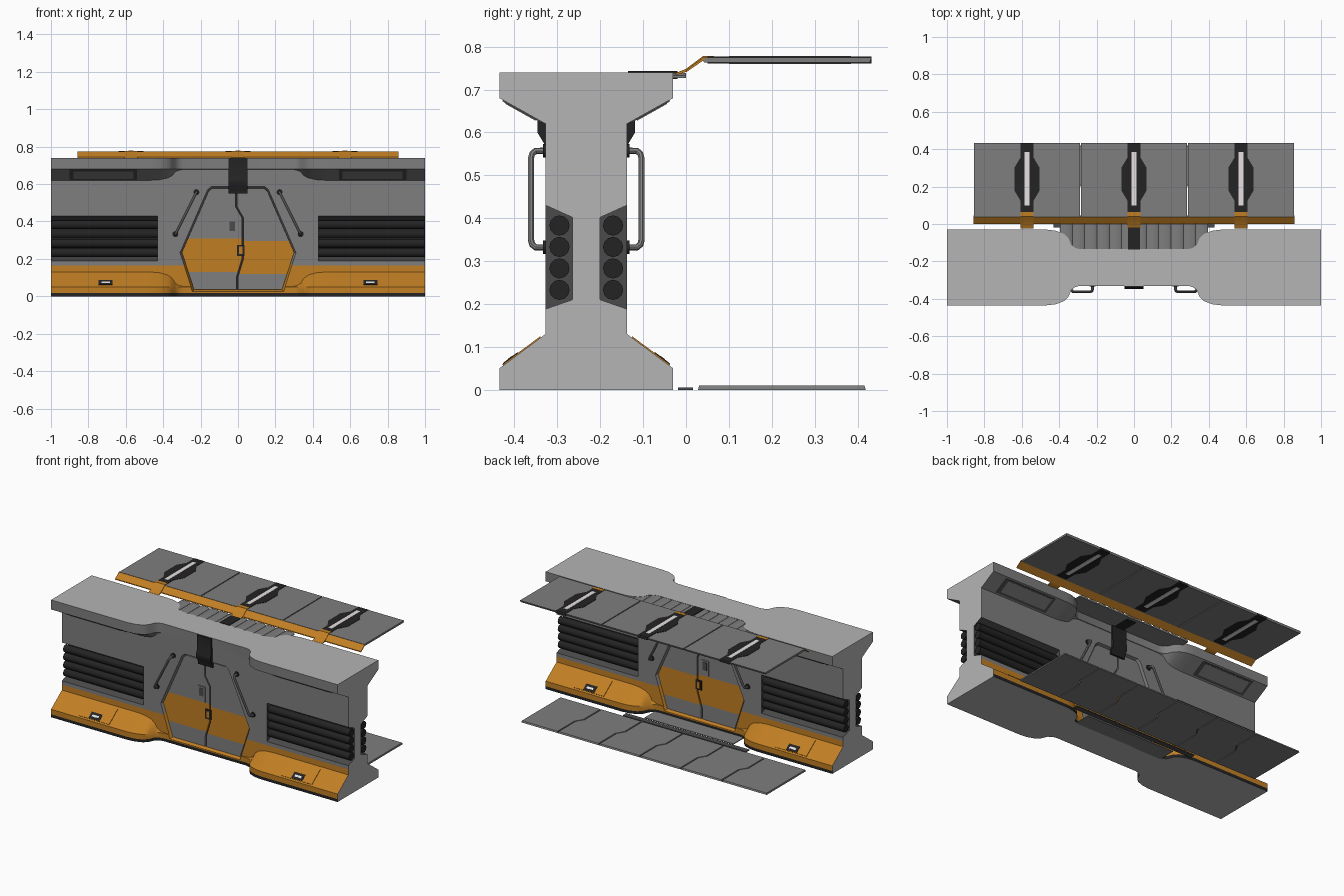
import bpy, bmesh, math
from mathutils import Vector

if "Cube" in bpy.data.objects:
    bpy.data.objects.remove(bpy.data.objects["Cube"])

def material(name, r, g, b):
    m = bpy.data.materials.new(name)
    m.diffuse_color = (r, g, b, 1)
    m.use_nodes = True
    m.node_tree.nodes["Principled BSDF"].inputs["Base Color"].default_value = m.diffuse_color
    return m

GREY = material("mid grey", .21, .21, .21)
LIGHT = material("light grey", .46, .46, .46)
ORANGE = material("orange", .53, .21, .017)
BLACK = material("black", .017, .017, .017)
DARK = material("dark grey", .07, .07, .07)
WHITE = material("lamp white", .8, .76, .76)
CY = -.2325          # centre plane of the wall
XH = .858            # half length of the floor and ceiling panels

def finish(name, bm, mats):
    bmesh.ops.recalc_face_normals(bm, faces=bm.faces)
    me = bpy.data.meshes.new(name)
    bm.to_mesh(me)
    bm.free()
    for m in mats:
        me.materials.append(m)
    ob = bpy.data.objects.new(name, me)
    bpy.context.collection.objects.link(ob)
    return ob

def prism_bm(pts, axis, a, b, scale=1, about=(0, 0)):
    """Extrude a 2D outline along an axis; the far end may be scaled."""
    bm = bmesh.new()
    def ring(t, k):
        out = []
        for p, q in pts:
            p, q = about[0] + (p - about[0]) * k, about[1] + (q - about[1]) * k
            out.append(bm.verts.new({'x': (t, p, q), 'y': (p, t, q), 'z': (p, q, t)}[axis]))
        return out
    r0, r1 = ring(a, 1), ring(b, scale)
    bm.faces.new(r0)
    bm.faces.new(r1[::-1])
    for i in range(len(pts)):
        j = (i + 1) % len(pts)
        bm.faces.new((r0[i], r1[i], r1[j], r0[j]))
    return bm

def prism(name, pts, axis, a, b, mat, **kw):
    return finish(name, prism_bm(pts, axis, a, b, **kw), [mat])

def rect(x0, x1, y0, y1):
    return [(x0, y0), (x1, y0), (x1, y1), (x0, y1)]

def circle(cx, cy, r, n=12):
    return [(cx + r * math.cos(2 * math.pi * i / n), cy + r * math.sin(2 * math.pi * i / n)) for i in range(n)]

# Wall body: I-shaped section lofted along x, flanges shrink around the door
W = .095
flare = [(1, .2025), (.47, .2025), (.42, .197), (.375, .18), (.35, .155), (.335, .12), (.315, .105), (.29, .098)]
stations = [(-x, f) for x, f in flare] + flare[::-1]
bm = bmesh.new()
rings = []
for x, f in stations:
    k = (f - W) / .1075
    half = [(f, 0), (f, .018), (f, .05), (W, .05 + .08 * k), (W, .165), (W, .68 - .06 * k), (f, .68), (f, .74)]
    loop = [(CY + d, z) for d, z in half] + [(CY - d, z) for d, z in half[::-1]]
    rings.append([bm.verts.new((x, y, z)) for y, z in loop])
for r0, r1 in zip(rings, rings[1:]):
    for i in range(len(r0)):
        j = (i + 1) % len(r0)
        bm.faces.new((r0[i], r0[j], r1[j], r1[i]))
bm.faces.new(rings[0])
bm.faces.new(rings[-1][::-1])
wall = finish("wall_body", bm, [GREY, LIGHT, ORANGE, BLACK, DARK])

# Door and vent recesses cut from both faces
side = [(.255, .012), (.304, .165), (.325, .23), (.17, .585), (.15, .6)]
HEX = [(-x, z) for x, z in side] + side[::-1]
cutters = []
for s in (-1, 1):
    cutters.append(prism("door_cutter", HEX, 'y', CY + s * .13, CY + s * .07, GREY, scale=.92, about=(0, .3)))
    vent = [(CY + s * d, z) for d, z in ((.11, .437), (.0325, .402), (.0325, .21), (.11, .183))]
    for e in (-1, 1):
        cutters.append(prism("vent_cutter", vent, 'x', e * .43, e * 1.05, DARK))
bpy.context.view_layer.objects.active = wall
for c in cutters:
    c.hide_render = True
    m = wall.modifiers.new("cut", 'BOOLEAN')
    m.operation, m.solver, m.object = 'DIFFERENCE', 'EXACT', c
    bpy.ops.object.modifier_apply(modifier=m.name)
for c in cutters:
    bpy.data.objects.remove(c)

# Wall colours by position and direction
for p in wall.data.polygons:
    c, n, d = p.center, p.normal, abs(p.center.y - CY)
    if abs(c.x) > .995 or (abs(n.z) > .99 and (c.z < .001 or c.z > .739)):
        i = 1
    elif abs(c.x) < .35 and d < .075 and abs(n.y) > .9:
        i = 3
    elif abs(c.x) > .42 and .18 < c.z < .44 and d < W - .002:
        i = 4
    elif c.z < .0181:
        i = 3
    else:
        i = 2 if c.z < .166 else 0
    p.material_index = i

def slope_plate(name, x0, x1, t0, t1, h, mat, a, b, s):
    """Thin plate on the slope from a to b, given as (depth, height)."""
    a, b = Vector(a), Vector(b)
    v = b - a
    n = Vector((v.y, -v.x)).normalized()
    n = n if n.x > 0 else -n
    pts = [a + v * t0 - n * .002, a + v * t1 - n * .002, a + v * t1 + n * h, a + v * t0 + n * h]
    prism(name, [(CY + s * p.x, p.y) for p in pts], 'x', x0, x1, mat)

def handle(e, s):
    path = [(0, .09), (0, .118), (.03, .126), (.08, .129), (.92, .129), (.97, .126), (1, .118), (1, .09)]
    cu = bpy.data.curves.new("grab_handle", 'CURVE')
    cu.dimensions, cu.bevel_depth, cu.bevel_resolution = '3D', .0075, 2
    sp = cu.splines.new('POLY')
    sp.points.add(len(path) - 1)
    for pt, (t, d) in zip(sp.points, path):
        pt.co = (e * (.222 + .113 * t), CY + s * d, .557 - .225 * t, 1)
    cu.materials.append(GREY)
    ob = bpy.data.objects.new("grab_handle", cu)
    bpy.context.collection.objects.link(ob)
    bpy.ops.object.select_all(action='DESELECT')
    ob.select_set(True)
    bpy.context.view_layer.objects.active = ob
    bpy.ops.object.convert(target='MESH')
    for x, z in ((.222, .557), (.335, .332)):
        prism("handle_mount", circle(e * x, z, .016), 'y', CY + s * .09, CY + s * .101, BLACK)

seam = [(-.01, .576), (-.01, .48), (.025, .42), (.025, .2), (-.005, .1), (-.005, .035)]
edge = [(.235, .035), (.3, .235), (.157, .562), (.14, .576)]
for s in (-1, 1):
    # Door leaves with a painted band
    for e in (-1, 1):
        pts = [(x + e * .004, z) for x, z in seam] + [(e * x, z) for x, z in edge]
        lo, hi = (.13, .31) if e < 0 else (.12, .295)
        bm = prism_bm(pts, 'y', CY + s * .065, CY + s * .082)
        for z in (lo, hi):
            bmesh.ops.bisect_plane(bm, geom=bm.verts[:] + bm.edges[:] + bm.faces[:],
                                   plane_co=(0, 0, z), plane_no=(0, 0, 1))
        for f in bm.faces:
            f.material_index = int(lo < f.calc_center_median().z < hi)
        finish("door_leaf", bm, [GREY, ORANGE])
    prism("door_pull", rect(-.055, -.005, .315, .41), 'y', CY + s * .08, CY + s * .088, GREY)
    prism("door_pull_slot", rect(-.045, -.015, .35, .4), 'y', CY + s * .08, CY + s * .09, DARK)
    prism("door_lock", rect(-.005, .035, .215, .275), 'y', CY + s * .08, CY + s * .088, BLACK)
    prism("door_lock_face", rect(.005, .023, .225, .265), 'y', CY + s * .08, CY + s * .09, ORANGE)
    # Black strap over the door
    strap = [(.06, .738), (.106, .738), (.106, .64), (.114, .625), (.114, .6), (.097, .572), (.094, .55), (.06, .55)]
    prism("door_strap", [(CY + s * d, z) for d, z in strap], 'x', -.05, .05, BLACK)
    for e in (-1, 1):
        handle(e, s)
        # Vent pipes
        for z in (.383, .333, .283, .233):
            prism("vent_pipe", circle(CY + s * .0625, z, .0235), 'x', e * .42, e * .998, BLACK)
        # Upper recess panels and lower hatches
        up, low = ((W, .62), (.2025, .68)), ((.2025, .05), (W, .13))
        slope_plate("upper_slot", e * .54, e * .9, .08, .92, .003, DARK, *up, s)
        slope_plate("upper_slot_panel", e * .56, e * .88, .2, .85, .005, GREY, *up, s)
        slope_plate("hatch", e * .6, e * .815, .08, .9, .003, ORANGE, *low, s)
        slope_plate("hatch_slot", e * .67, e * .745, .1, .42, .005, BLACK, *low, s)
        slope_plate("hatch_mark", e * .685, e * .73, .2, .3, .006, WHITE, *low, s)

# Ceiling panels, straps and lamps
for cx in (-.572, 0, .572):
    prism("ceiling_panel", [(.037, .775), (.433, .775), (.428, .763), (.042, .763)], 'x', cx - .283, cx + .283, GREY)
    q = [(.035, .05), (.035, .125), (.068, .18), (.068, .3), (.035, .355), (.035, .432)]
    prism("ceiling_strap", [(cx + x, y) for x, y in q] + [(cx - x, y) for x, y in q[::-1]], 'z', .761, .777, BLACK)
    prism("ceiling_lamp", rect(cx - .013, cx + .013, .1, .385), 'z', .7595, .7785, WHITE)
    tab = [(-.025, .738), (0, .748), (.04, .778), (.065, .778), (.065, .774), (.04, .773), (0, .741), (-.025, .733)]
    prism("ceiling_tab", tab, 'x', cx - .035, cx + .035, ORANGE)
prism("ceiling_edge", [(0, .745), (.04, .775), (.045, .771), (0, .74)], 'x', -XH, XH, ORANGE)

# Ribbed link from ceiling to doorway
for i in range(12):
    x = -.396 + i * .066
    rib = [(x, .727), (x, .733), (x + .01, .739), (x + .056, .739), (x + .066, .733), (x + .066, .727)]
    prism("ceiling_rib", rib, 'y', -.14, 0, GREY)
prism("rib_strap", rect(-.033, .033, -.135, -.02), 'z', .724, .743, BLACK)

# Floor panels with stepped seams, and threshold strips
for i in range(6):
    x0, x1 = -XH + i * XH / 3, -XH + (i + 1) * XH / 3
    k0, k1 = (.03 if i else 0), (.03 if i < 5 else 0)
    pts = [(x0 + .002, .028), (x1 - .002, .028), (x1 - .002, .2), (x1 + k1 - .002, .25), (x1 + k1 - .002, .419),
           (x0 + k0 + .002, .419), (x0 + k0 + .002, .25), (x0 + .002, .2)]
    prism("floor_panel", pts, 'z', 0, .01, GREY, scale=.985, about=((x0 + x1) / 2, .22))
prism("threshold_strip", rect(-.43, .43, -.019, .016), 'z', 0, .005, DARK)
prism("threshold_plate", rect(-.31, .31, -.14, -.03), 'z', 0, .005, GREY)

# Smooth round parts, keep edges sharp
bpy.ops.object.select_all(action='SELECT')
bpy.context.view_layer.objects.active = wall
bpy.ops.object.shade_smooth_by_angle(angle=math.radians(32))
